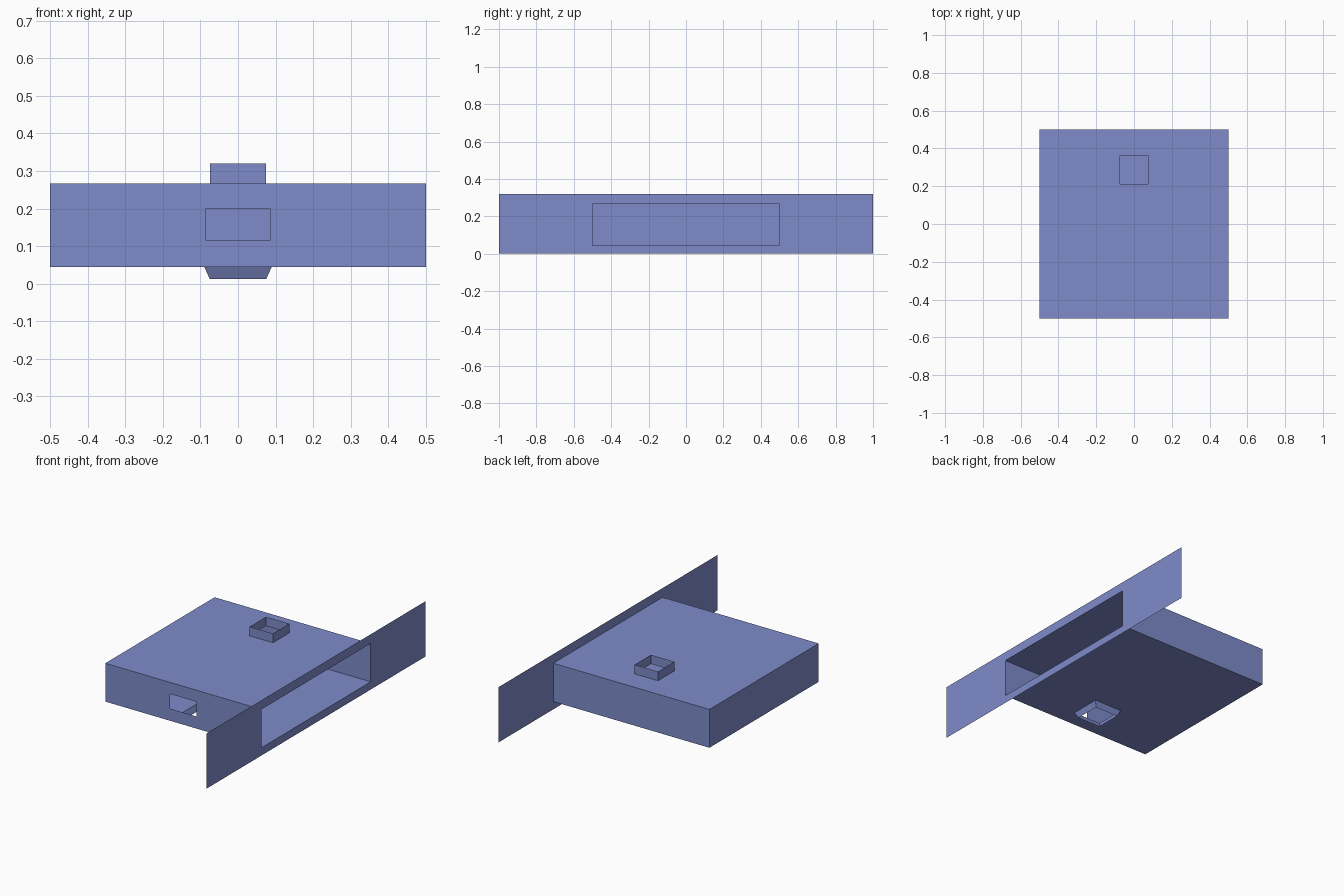
import bpy
import bmesh

if "Cube" in bpy.data.objects:
    bpy.data.objects.remove(bpy.data.objects["Cube"], do_unlink=True)

blue = bpy.data.materials.new("periwinkle_blue")
blue.use_nodes = True
colour = (0.21, 0.26, 0.59, 1)
blue.diffuse_color = colour
blue.node_tree.nodes["Principled BSDF"].inputs["Base Color"].default_value = colour

BOTTOM, TOP, HALF = 0.045, 0.267, 0.5
HEIGHT = 0.32
VENT_Y, DRAIN_Y = 0.288, -0.31


def rect(axis, level, a0, a1, b0, b1):
    """Rectangle of four points in the plane where the given axis equals level."""
    points = []
    for a, b in ((a0, b0), (a1, b0), (a1, b1), (a0, b1)):
        p = [a, b]
        p.insert("xyz".index(axis), level)
        points.append(p)
    return points


def square(z, y, half):
    return rect("z", z, -half, half, y - half, y + half)


def sheet(name, outer, inner=None, flip=False):
    """Thin sheet: a plain rectangle, or the band between two rectangles."""
    bm = bmesh.new()
    o = [bm.verts.new(p) for p in outer]
    if inner is None:
        bm.faces.new(o)
    else:
        i = [bm.verts.new(p) for p in inner]
        for k in range(4):
            n = (k + 1) % 4
            bm.faces.new((o[k], o[n], i[n], i[k]))
    if flip:
        bmesh.ops.reverse_faces(bm, faces=bm.faces)
    mesh = bpy.data.meshes.new(name)
    bm.to_mesh(mesh)
    bm.free()
    mesh.materials.append(blue)
    obj = bpy.data.objects.new(name, mesh)
    bpy.context.collection.objects.link(obj)


# Hollow body: roof and floor with openings, front with a window, two plain walls
sheet("roof", square(TOP, 0, HALF), square(TOP, VENT_Y, 0.075))
sheet("floor", square(BOTTOM, 0, HALF), square(BOTTOM, DRAIN_Y, 0.09), flip=True)
sheet("front_wall", rect("y", -HALF, -HALF, HALF, BOTTOM, TOP),
      rect("y", -HALF, -0.085, 0.085, 0.115, 0.2))
sheet("back_wall", rect("y", HALF, -HALF, HALF, BOTTOM, TOP), flip=True)
sheet("side_wall", rect("x", -HALF, -HALF, HALF, BOTTOM, TOP), flip=True)

# Wide flange around the open side
sheet("flange", rect("x", HALF, -1, 1, 0, HEIGHT),
      rect("x", HALF, -HALF, HALF, BOTTOM, TOP))

# Straight vent collar above, tapered drain collar below
sheet("vent_collar", square(TOP, VENT_Y, 0.075), square(HEIGHT, VENT_Y, 0.075))
sheet("drain_collar", square(BOTTOM, DRAIN_Y, 0.09),
      square(0.012, DRAIN_Y, 0.075), flip=True)
